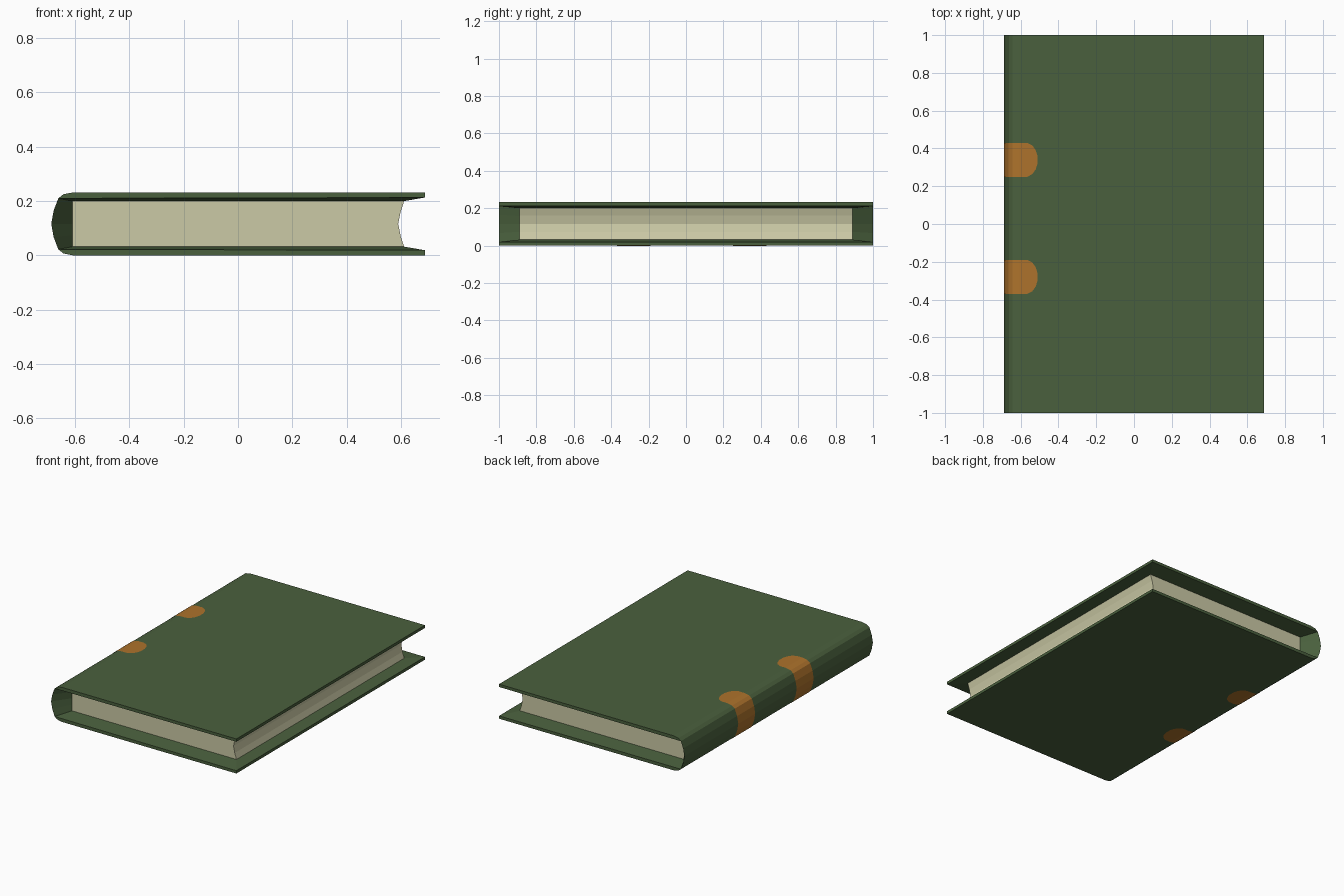
import bpy, bmesh
from mathutils import Vector

if "Cube" in bpy.data.objects:
    bpy.data.objects.remove(bpy.data.objects["Cube"])

H = 0.232            # total thickness
FORE = 0.688         # fore edge of the boards
YO, YI = 1.0, 0.89   # half length of cover and of pages
PX0, PX1 = -0.61, 0.612   # page block extent
PZ = 0.2             # top of page block


def material(name, rgb):
    m = bpy.data.materials.new(name)
    m.diffuse_color = (*rgb, 1)
    m.use_nodes = True
    m.node_tree.nodes["Principled BSDF"].inputs["Base Color"].default_value = m.diffuse_color
    return m


def make(name, faces, mat, recalc=True):
    bm = bmesh.new()
    for pts in faces:
        bm.faces.new([bm.verts.new(p) for p in pts])
    bmesh.ops.remove_doubles(bm, verts=bm.verts[:], dist=1e-5)
    if recalc:
        bmesh.ops.recalc_face_normals(bm, faces=bm.faces[:])
    me = bpy.data.meshes.new(name)
    bm.to_mesh(me)
    bm.free()
    me.materials.append(mat)
    ob = bpy.data.objects.new(name, me)
    bpy.context.collection.objects.link(ob)
    return ob


def flip(pts):
    """Mirror a profile from the top half to the bottom half."""
    return [(x, H - z) for x, z in reversed(pts)]


green = material("green cloth", (0.068, 0.117, 0.047))
cream = material("cream paper", (0.60, 0.59, 0.38))
orange = material("orange band", (0.42, 0.17, 0.025))

# Cover: boards, rounded spine, and bevels running in to the page block
shoulder = [(-0.607, H), (-0.643, 0.225)]
half_spine = [(-0.662, 0.21), (-0.679, 0.165)]
spine = half_spine + [(-0.688, H / 2)] + flip(half_spine)
inner = [(PX0, z) for z in (PZ, 0.158, H / 2, H - 0.158, H - PZ)]
outer = [(FORE, 0.213), (FORE, H)] + shoulder + spine + flip(shoulder) \
    + [(FORE, 0), (FORE, H - 0.213)]

faces = []
for a, b in zip(outer, outer[1:]):            # outside skin
    faces.append([(a[0], -YO, a[1]), (b[0], -YO, b[1]), (b[0], YO, b[1]), (a[0], YO, a[1])])
for a, b in zip(inner, inner[1:]):            # inside of spine
    faces.append([(a[0], -YI, a[1]), (b[0], -YI, b[1]), (b[0], YI, b[1]), (a[0], YI, a[1])])
for top in (True, False):
    f = (lambda z: z) if top else (lambda z: H - z)
    faces.append([(PX0, -YI, f(PZ)), (PX1, -YI, f(PZ)), (PX1, YI, f(PZ)), (PX0, YI, f(PZ))])
    faces.append([(FORE, -YO, f(0.213)), (FORE, YO, f(0.213)), (PX1, YI, f(PZ)), (PX1, -YI, f(PZ))])
    for s in (-1, 1):
        rim = [(FORE, 0.213), (FORE, H)] + shoulder + spine[:1]
        faces.append([(x, s * YO, f(z)) for x, z in rim])
        faces.append([(FORE, s * YO, f(0.213)), (-0.662, s * YO, f(0.21)),
                      (PX0, s * YI, f(PZ)), (PX1, s * YI, f(PZ))])
for s in (-1, 1):                             # spine ends
    for i in range(len(spine) - 1):
        a, b, c, d = spine[i], spine[i + 1], inner[i + 1], inner[i]
        faces.append([(a[0], s * YO, a[1]), (b[0], s * YO, b[1]),
                      (c[0], s * YI, c[1]), (d[0], s * YI, d[1])])
make("cover", faces, green)

# Page block with hollow fore edge
half_edge = [(PX1, PZ), (0.599, 0.16)]
block = [(PX0, PZ)] + half_edge + [(0.59, H / 2)] + flip(half_edge) + [(PX0, H - PZ)]
faces = [[(x, s * YI, z) for x, z in block] for s in (-1, 1)]
for a, b in zip(block, block[1:] + block[:1]):
    faces.append([(a[0], -YI, a[1]), (b[0], -YI, b[1]), (b[0], YI, b[1]), (a[0], YI, a[1])])
make("pages", faces, cream)

# Painted bands wrapping the spine, with rounded tongues on both boards
tongue = [(-0.511, 0.02), (-0.52, 0.05), (-0.538, 0.076), (-0.565, 0.09)]
wrap = shoulder + spine + flip(shoulder)
path = [(x, H) for x, w in tongue] + wrap + [(x, 0) for x, w in reversed(tongue)]
widths = [w for x, w in tongue] + [0.09] * len(wrap) + [w for x, w in reversed(tongue)]
lifted = []
for i, p in enumerate(path):
    a, b = path[max(i - 1, 0)], path[min(i + 1, len(path) - 1)]
    n = Vector((b[1] - a[1], a[0] - b[0])).normalized() * 0.0015
    lifted.append((p[0] + n.x, p[1] + n.y))
for name, yc in (("upper_band", 0.34), ("lower_band", -0.28)):
    faces = []
    for i in range(len(lifted) - 1):
        (x0, z0), (x1, z1), w0, w1 = lifted[i], lifted[i + 1], widths[i], widths[i + 1]
        faces.append([(x0, yc + w0, z0), (x1, yc + w1, z1), (x1, yc - w1, z1), (x0, yc - w0, z0)])
    make(name, faces, orange, recalc=False)
